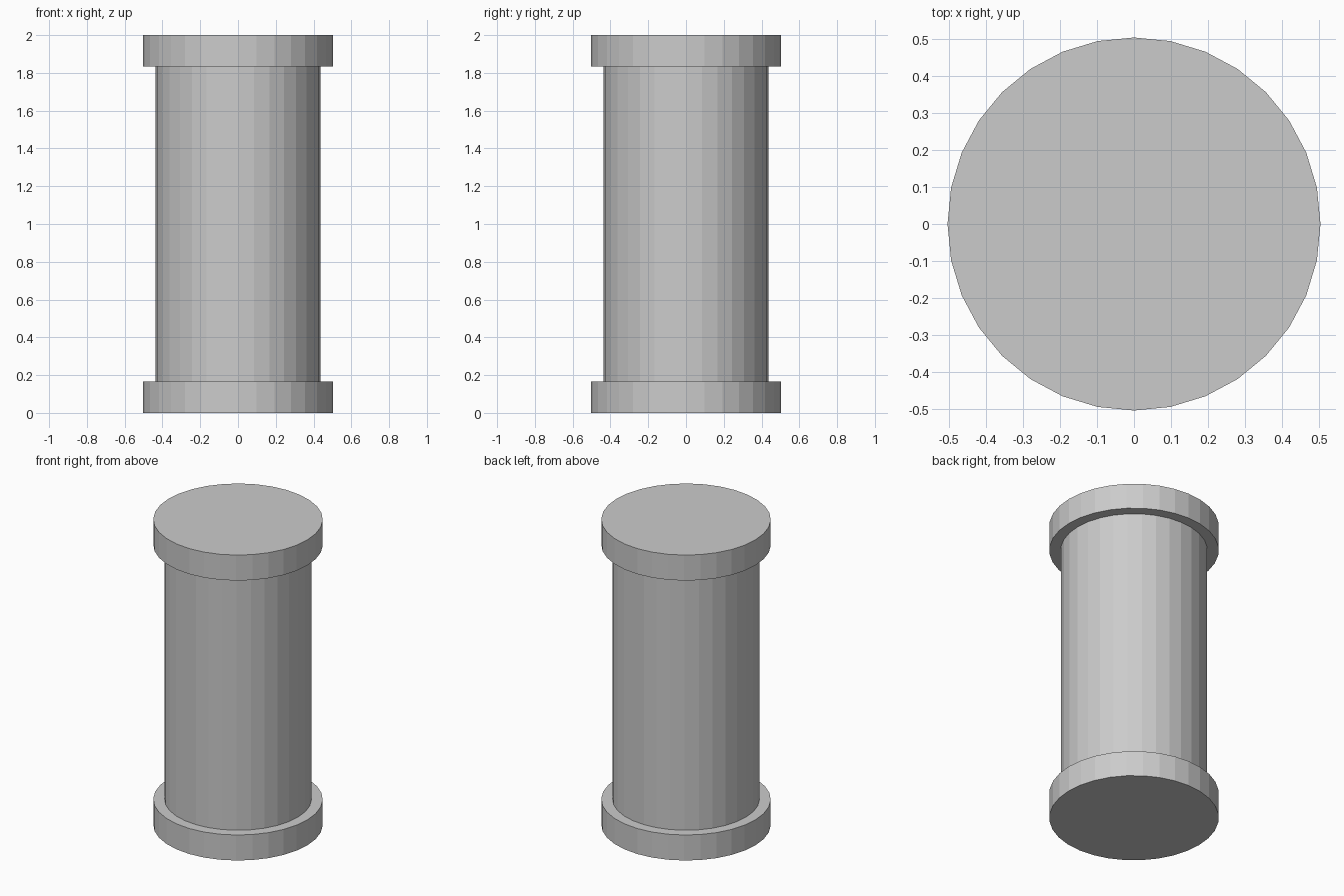
import bpy

if "Cube" in bpy.data.objects:
    bpy.data.objects.remove(bpy.data.objects["Cube"])

SIDES = 32
HEIGHT = 2.0
CAP_H = 0.167


def drum(name, radius, z0, z1):
    bpy.ops.mesh.primitive_cylinder_add(
        vertices=SIDES, radius=radius, depth=z1 - z0, location=(0, 0, (z0 + z1) / 2))
    obj = bpy.context.object
    obj.name = name
    return obj


# Wide end discs
drum("bottom_cap", 0.503, 0, CAP_H)
drum("top_cap", 0.503, HEIGHT - CAP_H, HEIGHT)

# Narrower column between the discs
drum("shaft", 0.436, CAP_H, HEIGHT - CAP_H)
